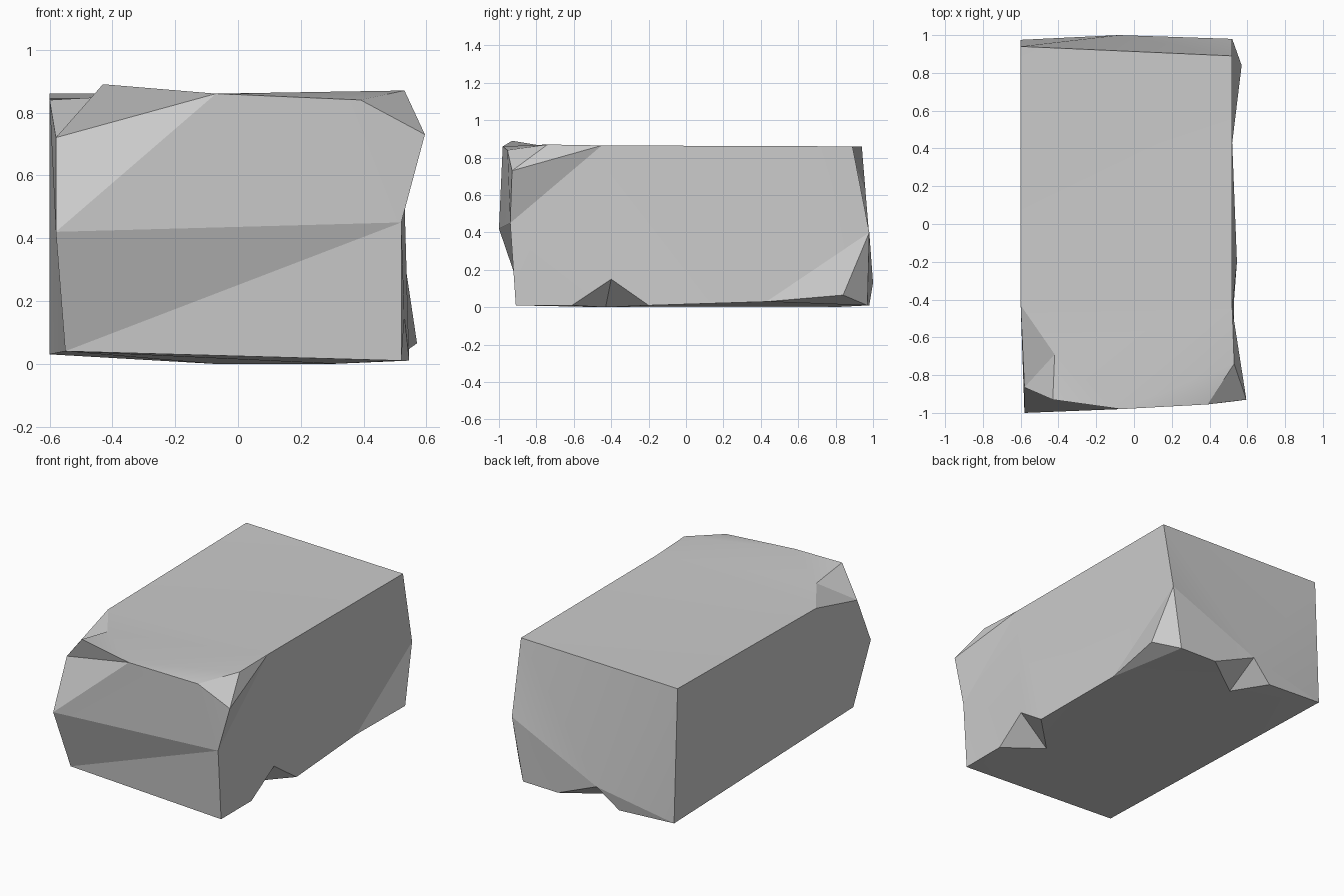
import bpy
import bmesh
from math import radians

cube = bpy.data.objects.get("Cube")
if cube:
    bpy.data.objects.remove(cube, do_unlink=True)

# Corners of the stone block, named by where they sit
corners = {
    # top outline
    "top_back_left": (-.6, .94, .86), "top_left": (-.6, -.43, .84),
    "top_dent": (-.42, -.69, .85), "top_peak": (-.43, -.93, .89),
    "top_front": (-.07, -.98, .86), "top_front_right": (.39, -.955, .84),
    "top_chip_end": (.53, -.74, .87), "top_right": (.52, -.45, .865),
    "top_back_right": (.52, .89, .86),
    # waist and broken corners
    "chip": (-.58, -.865, .72), "spur": (.595, -.93, .73),
    "waist_left": (-.58, -1, .42), "waist_right": (.52, -.94, .45),
    "waist_back": (.52, .98, .4), "heel": (.57, .84, .065),
    # base outline
    "base_front_left": (-.55, -.87, .04), "base_front_right": (.52, -.91, .01),
    "base_side": (.52, .43, .03), "base_back_right": (.45, .97, .01),
    "base_back_left": (-.6, .975, .03),
    # side notch and back notch
    "side_notch_a": (.52, -.61, .01), "side_notch_top": (.53, -.4, .15),
    "side_notch_b": (.545, -.2, .01), "side_notch_in": (.31, -.43, 0),
    "back_notch_a": (.2, .98, .01), "back_notch_top": (-.08, 1, .13),
    "back_notch_b": (-.22, .975, .01), "back_notch_in": (-.08, .78, 0),
}

# Flat panels spanning those corners
panels = [
    # top
    "top_back_left top_left top_dent top_peak top_front top_front_right "
    "top_chip_end top_right top_back_right",
    # chipped front left corner
    "top_left chip top_dent", "top_dent chip top_peak",
    "top_peak chip top_front", "chip waist_left top_front",
    # front
    "waist_left waist_right spur top_front_right top_front",
    "waist_left base_front_left base_front_right waist_right",
    # front right spur
    "top_front_right spur top_chip_end", "spur top_right top_chip_end",
    "spur waist_right top_right",
    # right wall
    "waist_right base_front_right side_notch_a side_notch_top side_notch_b "
    "base_side top_back_right top_right",
    "base_side waist_back top_back_right", "base_side heel waist_back",
    "heel base_back_right waist_back", "base_side base_back_right heel",
    # back
    "top_back_right waist_back back_notch_top top_back_left",
    "waist_back base_back_right back_notch_a back_notch_top",
    "top_back_left back_notch_top back_notch_b base_back_left",
    # left wall
    "top_left top_back_left base_back_left base_front_left waist_left chip",
    # base
    "base_front_left base_back_left back_notch_b back_notch_in back_notch_a "
    "base_back_right base_side side_notch_b side_notch_in side_notch_a "
    "base_front_right",
]

# Both notches are a pair of triangles meeting at an inner point
for side in ("side", "back"):
    for end in "ab":
        panels.append(f"{side}_notch_{end} {side}_notch_in {side}_notch_top")

bm = bmesh.new()
points = {name: bm.verts.new(place) for name, place in corners.items()}
for panel in panels:
    bm.faces.new([points[name] for name in panel.split()])
bmesh.ops.recalc_face_normals(bm, faces=bm.faces)
bmesh.ops.triangulate(bm, faces=bm.faces)

mesh = bpy.data.meshes.new("stone_block")
bm.to_mesh(mesh)
bm.free()
block = bpy.data.objects.new("stone_block", mesh)
bpy.context.collection.objects.link(block)

# Plain grey stone
grey = bpy.data.materials.new("light_grey_stone")
grey.use_nodes = True
colour = (.6, .6, .6, 1)
grey.diffuse_color = colour
grey.node_tree.nodes["Principled BSDF"].inputs["Base Color"].default_value = colour
mesh.materials.append(grey)

# Soft panels with sharp breaks
bpy.ops.object.select_all(action="DESELECT")
block.select_set(True)
bpy.context.view_layer.objects.active = block
bpy.ops.object.shade_smooth_by_angle(angle=radians(12))
